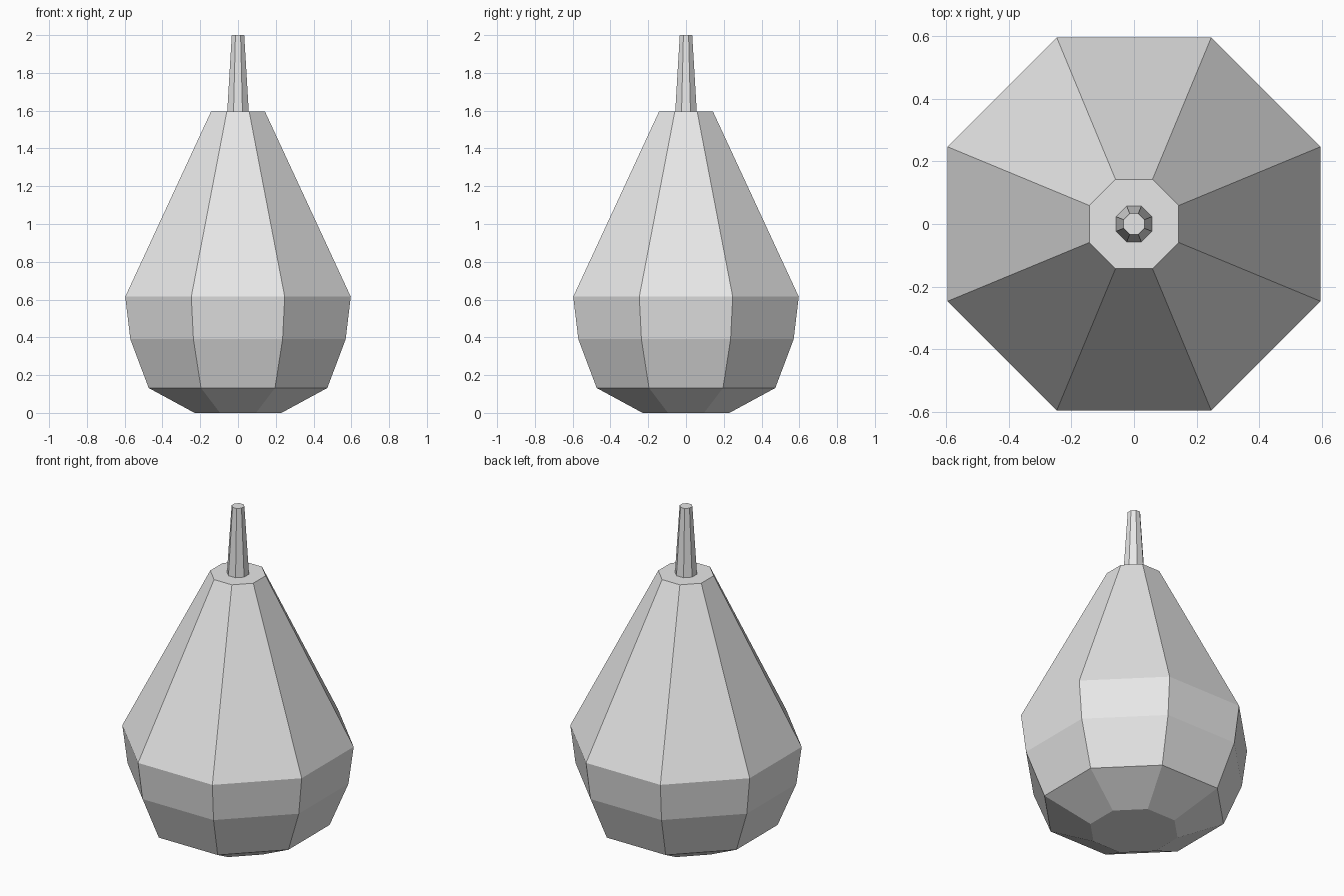
import bpy
import bmesh
from math import cos, sin, pi

SIDES = 8

cube = bpy.data.objects.get("Cube")
if cube:
    bpy.data.objects.remove(cube, do_unlink=True)

grey = bpy.data.materials.new("light_grey")
grey.use_nodes = True
colour = (0.8, 0.8, 0.8, 1)
grey.diffuse_color = colour
grey.node_tree.nodes["Principled BSDF"].inputs["Base Color"].default_value = colour


def lathe(name, profile):
    """Closed eight-sided solid from (flat-side radius, height) pairs."""
    bm = bmesh.new()
    rings = []
    for radius, z in profile:
        corner = radius / cos(pi / SIDES)
        angles = [(i + 0.5) * 2 * pi / SIDES for i in range(SIDES)]
        rings.append([bm.verts.new((corner * cos(a), corner * sin(a), z)) for a in angles])
    for low, high in zip(rings, rings[1:]):
        for i in range(SIDES):
            j = (i + 1) % SIDES
            bm.faces.new((low[i], low[j], high[j], high[i]))
    bm.faces.new(rings[0][::-1])
    bm.faces.new(rings[-1])
    mesh = bpy.data.meshes.new(name)
    bm.to_mesh(mesh)
    bm.free()
    mesh.materials.append(grey)
    obj = bpy.data.objects.new(name, mesh)
    bpy.context.collection.objects.link(obj)
    return obj


# Bulbous faceted body with a flat top
lathe("body", [(0.23, 0), (0.473, 0.132), (0.57, 0.39), (0.597, 0.615), (0.143, 1.595)])

# Thin tapered stem standing on the body
lathe("stem", [(0.057, 1.595), (0.033, 2.0)])
